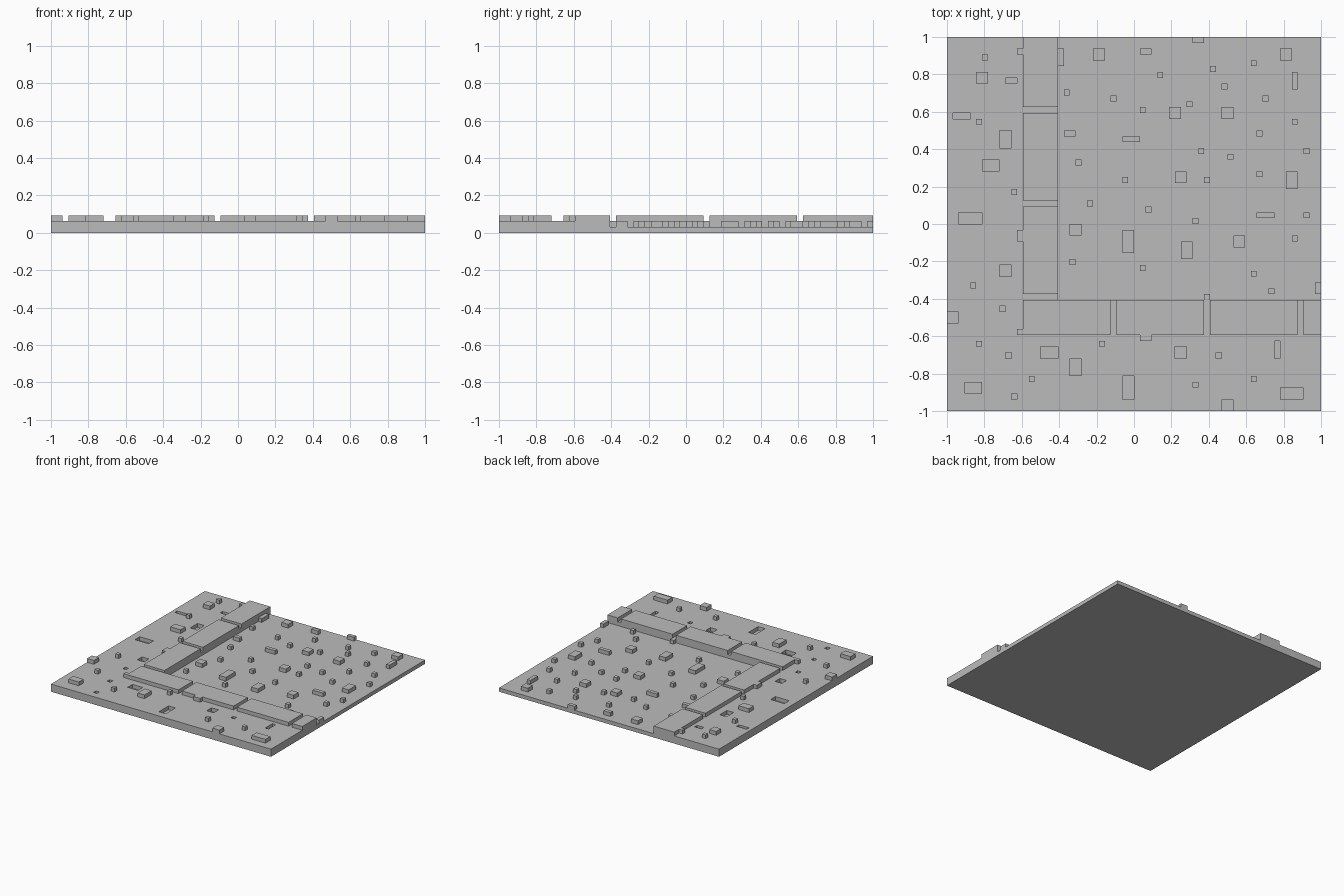
import bpy
import bmesh

SIDE = 64            # cells along each edge of the board
CELL = 2 / SIDE      # size of one cell, also the height of one layer

if "Cube" in bpy.data.objects:
    bpy.data.objects.remove(bpy.data.objects["Cube"], do_unlink=True)

# Single stone grey
stone = bpy.data.materials.new("stone_grey")
stone.use_nodes = True
grey = (0.5, 0.5, 0.5, 1)
stone.diffuse_color = grey
stone.node_tree.nodes["Principled BSDF"].inputs["Base Color"].default_value = grey


def to_world(column, row, layer):
    """Turn cell coordinates, counted from the front right corner, into a point."""
    return (column * CELL - 1, row * CELL - 1, layer * CELL)


def add_prism(mesh, outline, bottom, top, closed=True):
    """Raise an anticlockwise outline of cells from one layer to another."""
    lower = [mesh.verts.new(to_world(c, r, bottom)) for c, r in outline]
    upper = [mesh.verts.new(to_world(c, r, top)) for c, r in outline]
    mesh.faces.new(upper)
    if closed:
        mesh.faces.new(lower[::-1])
    count = len(outline)
    for i in range(count):
        j = (i + 1) % count
        mesh.faces.new((lower[i], lower[j], upper[j], upper[i]))


def rectangle(column, row, width, depth):
    return [(column, row), (column + width, row),
            (column + width, row + depth), (column, row + depth)]


def make_object(name, outlines, bottom, top, closed=True):
    """Build one object out of any number of prisms."""
    mesh = bmesh.new()
    for outline in outlines:
        add_prism(mesh, outline, bottom, top, closed)
    data = bpy.data.meshes.new(name)
    mesh.to_mesh(data)
    mesh.free()
    data.materials.append(stone)
    obj = bpy.data.objects.new(name, data)
    bpy.context.collection.objects.link(obj)
    return obj


def blocks(by_size):
    """List the rectangles of a dictionary that maps a size to its corners."""
    return [rectangle(c, r, *size)
            for size, corners in by_size.items() for c, r in corners]


# Base plate: its top is the floor of the low courtyard and of the pits
make_object("base_plate", [rectangle(0, 0, SIDE, SIDE)], 0, 1)

# Raised terrace wrapping two sides of the courtyard
INNER, OUTER = 19, 13     # the two edges of the walkway
terrace = make_object("terrace", [[
    (0, 0), (SIDE, 0), (SIDE, INNER), (INNER, INNER), (INNER, SIDE), (0, SIDE)
]], 1, 2)

# Pits sunk into the terrace
pits = {
    (1, 1): [(9, 17), (10, 9), (11, 2), (46, 9)],
    (2, 1): [(10, 56)],
    (3, 1): [(1, 50)],
    (1, 3): [(56, 9)],
    (2, 2): [(9, 23), (39, 9)],
    (2, 3): [(9, 45)],
    (3, 2): [(16, 9)],
    (2, 4): [(30, 2)],
    (4, 2): [(2, 32)],
}
cutter = make_object("pit_cutter", blocks(pits), 0.5, 2.5)
cutter.hide_render = True
cut = terrace.modifiers.new("pits", "BOOLEAN")
cut.operation = "DIFFERENCE"
cut.solver = "EXACT"
cut.object = cutter
bpy.context.view_layer.objects.active = terrace
bpy.ops.object.modifier_apply(modifier=cut.name)
bpy.data.objects.remove(cutter, do_unlink=True)

# Walkway slabs, separated by one-cell joints
PITCH = 16
width = INNER - OUTER
across = [rectangle(start, OUTER, min(PITCH - 1, SIDE - start), width)
          for start in range(OUTER, SIDE, PITCH)]
along = [rectangle(OUTER, start, width, min(PITCH - 1, SIDE - start))
         for start in range(INNER + 1, SIDE, PITCH)]
make_object("walkway_front_slabs", across, 2, 3, closed=False)
make_object("walkway_side_slabs", along, 2, 3, closed=False)

# Stones standing on the terrace
terrace_stones = {
    (1, 1): [(6, 60), (5, 49), (11, 37), (4, 21), (12, 61), (12, 13),
             (5, 11), (14, 5), (26, 11), (42, 4), (52, 5)],
    (1, 2): [(12, 29)],
    (2, 1): [(33, 12)],
    (2, 2): [(5, 56), (0, 15), (47, 0)],
    (2, 3): [(21, 6)],
    (3, 2): [(6, 41), (3, 3)],
    (4, 2): [(57, 2)],
}
make_object("terrace_stones", blocks(terrace_stones), 2, 3, closed=False)

# Small stones scattered in the courtyard
small_stones = {
    (1, 1): [(52, 59), (45, 58), (36, 57), (47, 55), (20, 54), (28, 53),
             (41, 52), (54, 53), (33, 51), (59, 49), (53, 47), (43, 44),
             (48, 43), (61, 44), (22, 42), (30, 39), (44, 39), (53, 40),
             (24, 35), (34, 34), (61, 33), (42, 32), (59, 29), (21, 25),
             (33, 24), (52, 23), (55, 20), (44, 19)],
}
make_object("courtyard_small_stones", blocks(small_stones), 1, 2, closed=False)

# Larger stones in the courtyard
large_stones = {
    (1, 2): [(63, 20)],
    (2, 1): [(33, 61), (42, 63), (20, 47)],
    (1, 3): [(19, 59), (59, 55)],
    (3, 1): [(30, 46), (53, 33)],
    (2, 2): [(25, 60), (57, 60), (38, 50), (47, 50), (39, 39), (21, 30), (49, 28)],
    (2, 3): [(58, 38), (40, 26)],
    (2, 4): [(30, 27)],
}
make_object("courtyard_large_stones", blocks(large_stones), 1, 2, closed=False)
